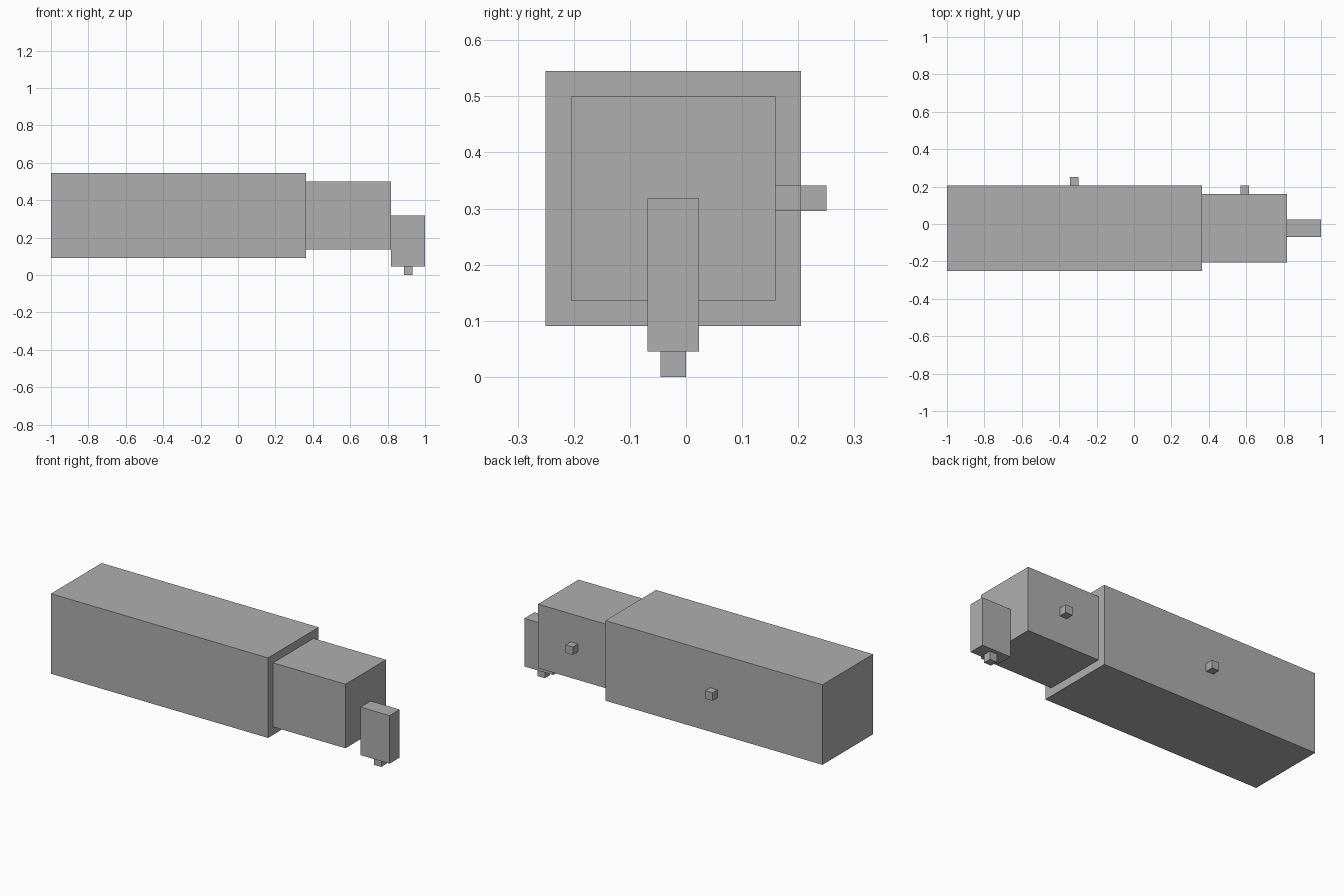
import bpy
from mathutils import Vector

cube = bpy.data.objects.get("Cube")
if cube:
    bpy.data.objects.remove(cube, do_unlink=True)

# One plain grey for every part
GREY = (0.43, 0.43, 0.43, 1.0)
grey = bpy.data.materials.new("plain_grey")
grey.use_nodes = True
grey.diffuse_color = GREY
grey.node_tree.nodes["Principled BSDF"].inputs["Base Color"].default_value = GREY

U = 1 / 22                               # modelling unit: the whole length is 44 units
ORIGIN = Vector((-22, -0.5, 0))          # middle of the end face, on the ground


def box(name, start, size):
    """Box from its lowest corner and its size, both in units."""
    size = Vector(size)
    centre = ORIGIN + Vector(start) + size / 2
    bpy.ops.mesh.primitive_cube_add(size=1, location=centre * U)
    obj = bpy.context.object
    obj.name = name
    obj.scale = size * U
    bpy.ops.object.transform_apply(location=False, rotation=False, scale=True)
    obj.data.materials.append(grey)
    return obj


# Stepped body, from the large block to the narrow end block
box("main_block", (0, -5, 2), (30, 10, 10))
box("middle_block", (30, -4, 3), (10, 8, 8))
box("end_block", (40, -1, 1), (4, 2, 6))

# Small square pegs on the back and underneath
box("main_peg", (14.5, 5, 6.5), (1, 1, 1))
box("middle_peg", (34.5, 4, 6.5), (1, 1, 1))
box("bottom_peg", (41.5, -0.5, 0), (1, 1, 1))
